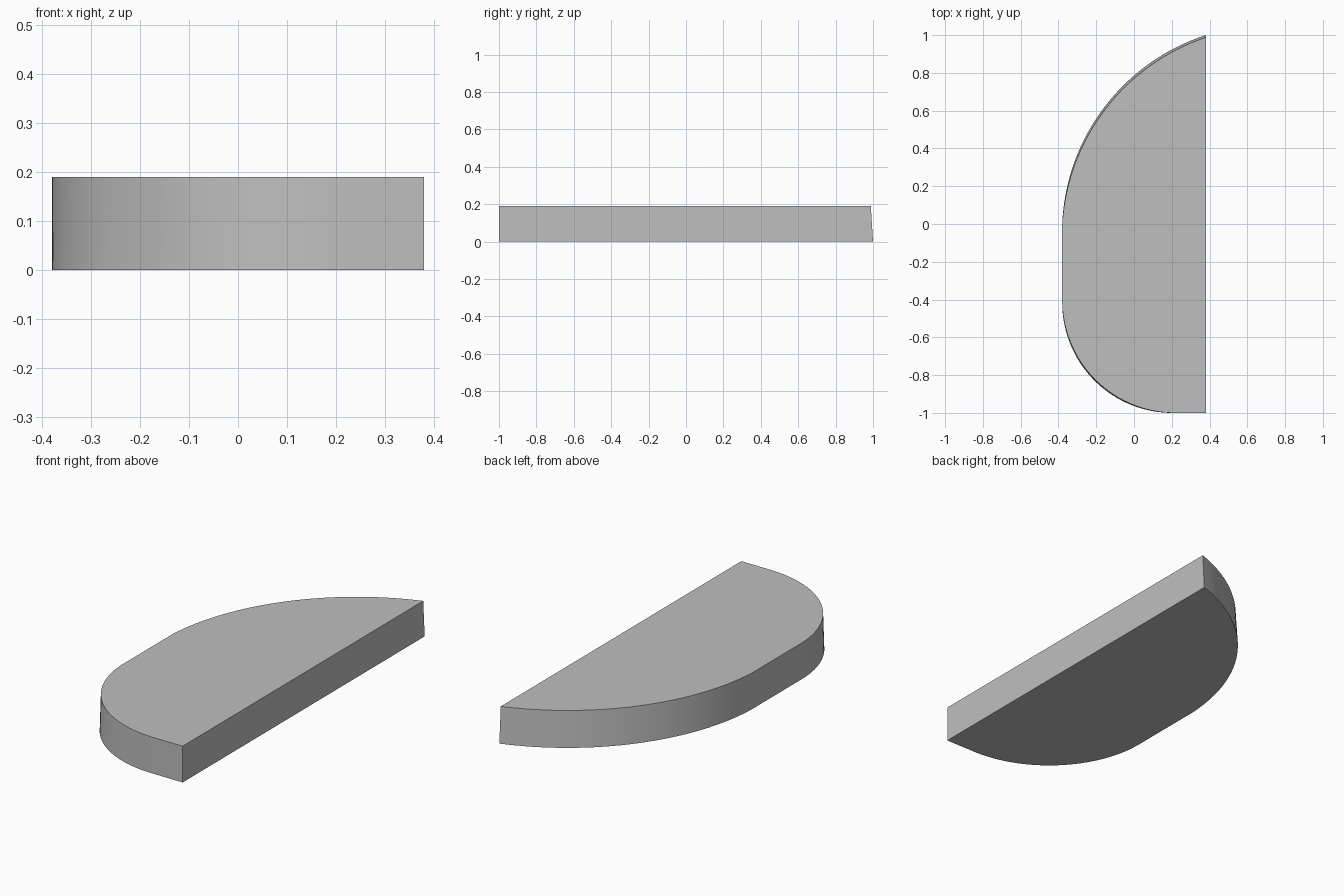
import bpy, bmesh, math
from mathutils import Vector

cube = bpy.data.objects.get("Cube")
if cube:
    bpy.data.objects.remove(cube, do_unlink=True)

HALF_WIDTH, HEIGHT, STEPS = 0.38, 0.19, 32


def arc(start, end, sagitta):
    """Points of a circular arc bulging to the right of start -> end."""
    a, b = Vector(start), Vector(end)
    chord = b - a
    half = chord.length / 2
    radius = (half ** 2 + sagitta ** 2) / (2 * sagitta)
    along = chord.normalized()
    out = Vector((along.y, -along.x))
    centre = (a + b) / 2 - out * (radius - sagitta)
    sweep = math.asin(half / radius)
    angles = [sweep * (2 * i / STEPS - 1) for i in range(STEPS + 1)]
    return [centre + out * radius * math.cos(t) + along * radius * math.sin(t)
            for t in angles]


def outline(back_y, back_bulge, front_bulge):
    """Counter-clockwise outline: back arc, straight side, front arc, front corner."""
    back = arc((HALF_WIDTH, back_y), (-HALF_WIDTH, 0), back_bulge)
    front = arc((-HALF_WIDTH, -0.42), (0.21, -1), front_bulge)
    return back + front + [Vector((HALF_WIDTH, -1))]


# Slab lofted between two outlines, slightly tapered along the curved edges
bm = bmesh.new()
bottom = [bm.verts.new((p.x, p.y, 0)) for p in outline(1.0, 0.197, 0.172)]
top = [bm.verts.new((p.x, p.y, HEIGHT)) for p in outline(0.988, 0.19, 0.166)]
bm.faces.new(list(reversed(bottom)))
bm.faces.new(top)
count = len(bottom)
for i in range(count):
    j = (i + 1) % count
    bm.faces.new((bottom[i], bottom[j], top[j], top[i]))
bmesh.ops.recalc_face_normals(bm, faces=bm.faces)

mesh = bpy.data.meshes.new("curved_slab")
bm.to_mesh(mesh)
bm.free()
slab = bpy.data.objects.new("curved_slab", mesh)
bpy.context.collection.objects.link(slab)

# Plain grey finish
grey = bpy.data.materials.new("light_grey")
grey.use_nodes = True
colour = (0.52, 0.52, 0.52, 1)
grey.diffuse_color = colour
grey.node_tree.nodes["Principled BSDF"].inputs["Base Color"].default_value = colour
mesh.materials.append(grey)

# Smooth curved walls with crisp rims
bpy.ops.object.select_all(action="DESELECT")
slab.select_set(True)
bpy.context.view_layer.objects.active = slab
bpy.ops.object.shade_smooth_by_angle(angle=math.radians(30))
